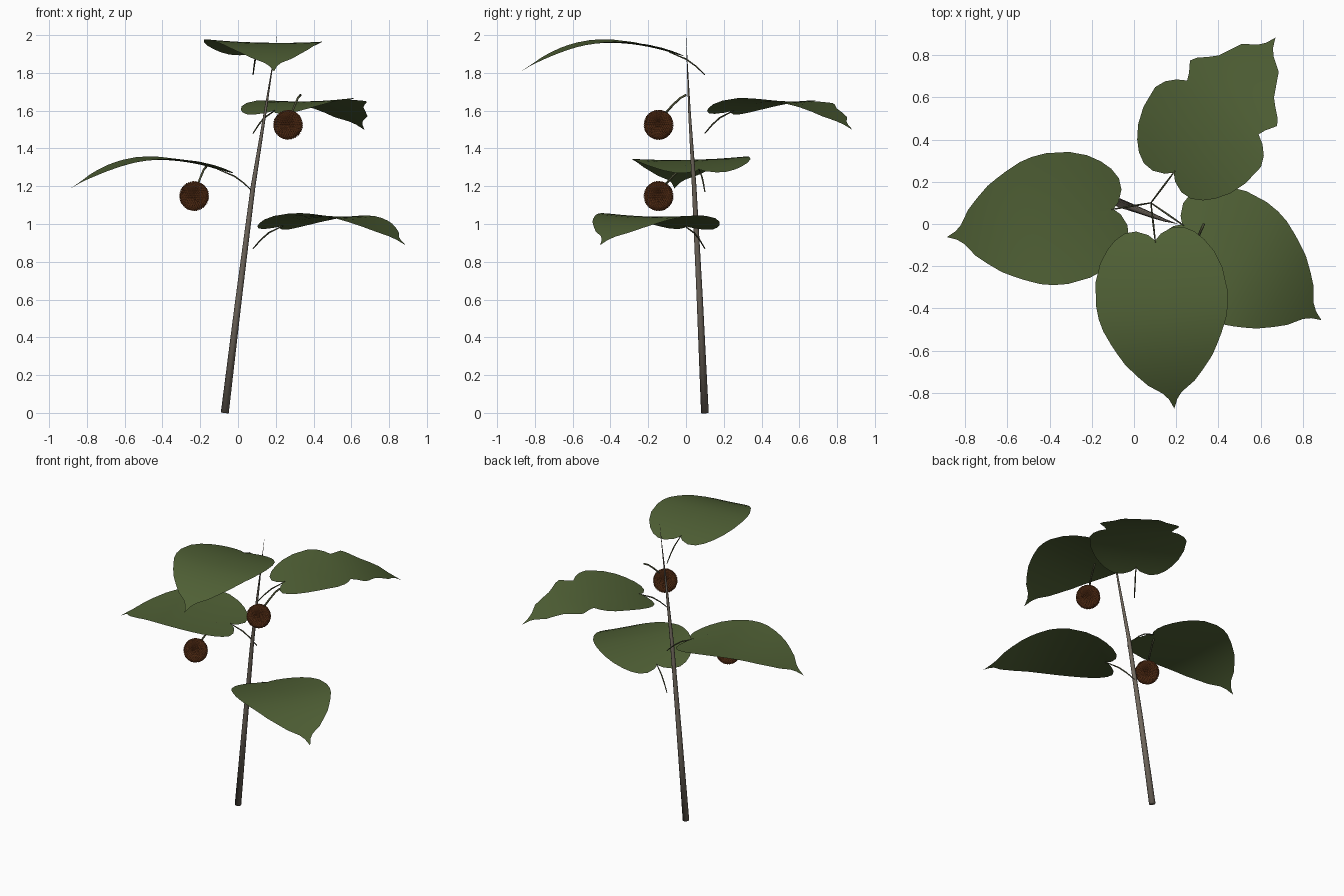
import bpy, bmesh, math
from mathutils import Vector

if "Cube" in bpy.data.objects:
    bpy.data.objects.remove(bpy.data.objects["Cube"])


def material(name, rgb):
    m = bpy.data.materials.new(name)
    m.diffuse_color = (*rgb, 1)
    m.use_nodes = True
    m.node_tree.nodes["Principled BSDF"].inputs["Base Color"].default_value = m.diffuse_color
    return m


LEAF = material("leaf green", (0.08, 0.118, 0.036))
BARK = material("stem grey brown", (0.16, 0.135, 0.108))
STALK = material("stalk olive", (0.075, 0.08, 0.038))
FRUIT = material("fruit russet", (0.235, 0.07, 0.02))


def finish(name, bm, mat, smooth=True):
    me = bpy.data.meshes.new(name)
    bm.to_mesh(me)
    bm.free()
    me.materials.append(mat)
    for p in me.polygons:
        p.use_smooth = smooth
    ob = bpy.data.objects.new(name, me)
    bpy.context.collection.objects.link(ob)
    return ob


def tube(name, pts, radii, mat, sides=8):
    """Tapered round tube through a list of points."""
    pts = [Vector(p) for p in pts]
    bm = bmesh.new()
    rings = []
    for i, p in enumerate(pts):
        d = pts[min(i + 1, len(pts) - 1)] - pts[max(i - 1, 0)]
        q = d.to_track_quat('Z', 'Y')
        rings.append([bm.verts.new(p + q @ Vector((math.cos(a) * radii[i], math.sin(a) * radii[i], 0)))
                      for a in (2 * math.pi * k / sides for k in range(sides))])
    for a, b in zip(rings, rings[1:]):
        for k in range(sides):
            n = (k + 1) % sides
            bm.faces.new((a[k], a[n], b[n], b[k]))
    bm.faces.new(rings[0][::-1])
    bm.faces.new(rings[-1])
    return finish(name, bm, mat)


# Half outline of the heart-shaped blade: (distance along leaf, half width)
HEAD = [(.18, 0), (.15, .03), (.127, .085), (.13, .14), (.158, .19), (.2, .232),
        (.26, .272), (.342, .302), (.45, .314)]
TIP = [(.86, .11), (.905, .045), (.935, .02), (.98, 0)]
WHOLE = HEAD + [(.52, .308), (.58, .293), (.65, .262), (.70, .236), (.75, .207), (.81, .157)] + TIP
# Variant with a nibbled bite on both edges
BITTEN = HEAD + [(.50, .293), (.54, .255), (.566, .212), (.60, .226), (.65, .258), (.68, .24),
                 (.715, .2), (.75, .165), (.81, .135)] + TIP


def arch(t, l):
    k = .72 if t > .52 else .45
    return .17 - k * (t - .52) ** 2 + .12 * l * l - .02 * l


AXIS = Vector((.08, .1, 0))


def leaf(name, z, degrees, outline):
    a = math.radians(degrees)
    along, side = Vector((math.cos(a), math.sin(a), 0)), Vector((-math.sin(a), math.cos(a), 0))

    def place(t, l, h):
        return AXIS + along * t + side * l + Vector((0, 0, z + h))

    # blade: strips from the midrib out to each edge
    bm = bmesh.new()
    steps, n = 6, len(outline) - 1
    for s in (1, -1):
        rows = []
        for i, (to, lo) in enumerate(outline):
            mid = max(to if to > .45 else 0, .18 + .8 * i / n)
            row = []
            for j in range(steps + 1):
                v = j / steps
                t, l = mid + (to - mid) * v, s * lo * v
                row.append(bm.verts.new(place(t, l, arch(t, l))))
            rows.append(row)
        for r, q in zip(rows, rows[1:]):
            for j in range(steps):
                f = (r[j], q[j], q[j + 1], r[j + 1])
                bm.faces.new(f if s > 0 else f[::-1])
    bmesh.ops.remove_doubles(bm, verts=bm.verts, dist=1e-4)
    bmesh.ops.dissolve_degenerate(bm, edges=bm.edges, dist=1e-5)
    bm.normal_update()
    for f in bm.faces:
        if f.normal.z < 0:
            f.normal_flip()
    finish(name + "_blade", bm, LEAF)
    # leaf stalk
    tube(name + "_stalk", [place(0, 0, 0), place(.05, 0, .047), place(.1, 0, .083), place(.19, 0, .12)],
         [.003, .004, .0045, .003], STALK, 6)


leaf("lowest_leaf", .87, -34.5, WHOLE)
leaf("left_leaf", 1.17, 189.5, WHOLE)
leaf("back_leaf", 1.48, 53, BITTEN)
leaf("top_leaf", 1.79, -83.5, WHOLE)

# Leaning stem
tube("stem", [(-.07, .1, 0), (.003, .073, .6), (.08, .043, 1.2), (.145, .018, 1.6), (.18, .008, 1.82), (.207, 0, 2)],
     [.021, .017, .0125, .007, .003, .0005], BARK, 10)


# Bristly round fruits on short curved stalks
def fruit(name, c):
    c = Vector(c)
    bm = bmesh.new()
    bmesh.ops.create_icosphere(bm, subdivisions=4, radius=.074)
    poked = bmesh.ops.poke(bm, faces=bm.faces[:])
    for v in poked["verts"]:
        v.co = v.co.normalized() * .08
    bmesh.ops.translate(bm, verts=bm.verts, vec=c)
    finish(name, bm, FRUIT, False)
    offs = [(.066, .145, .158), (.052, .115, .142), (.036, .075, .105), (.018, .035, .06)]
    tube(name + "_stalk", [c + Vector(o) for o in offs], [.006] * 4, STALK, 6)


fruit("upper_fruit", (.265, -.145, 1.525))
fruit("lower_fruit", (-.232, -.145, 1.148))
